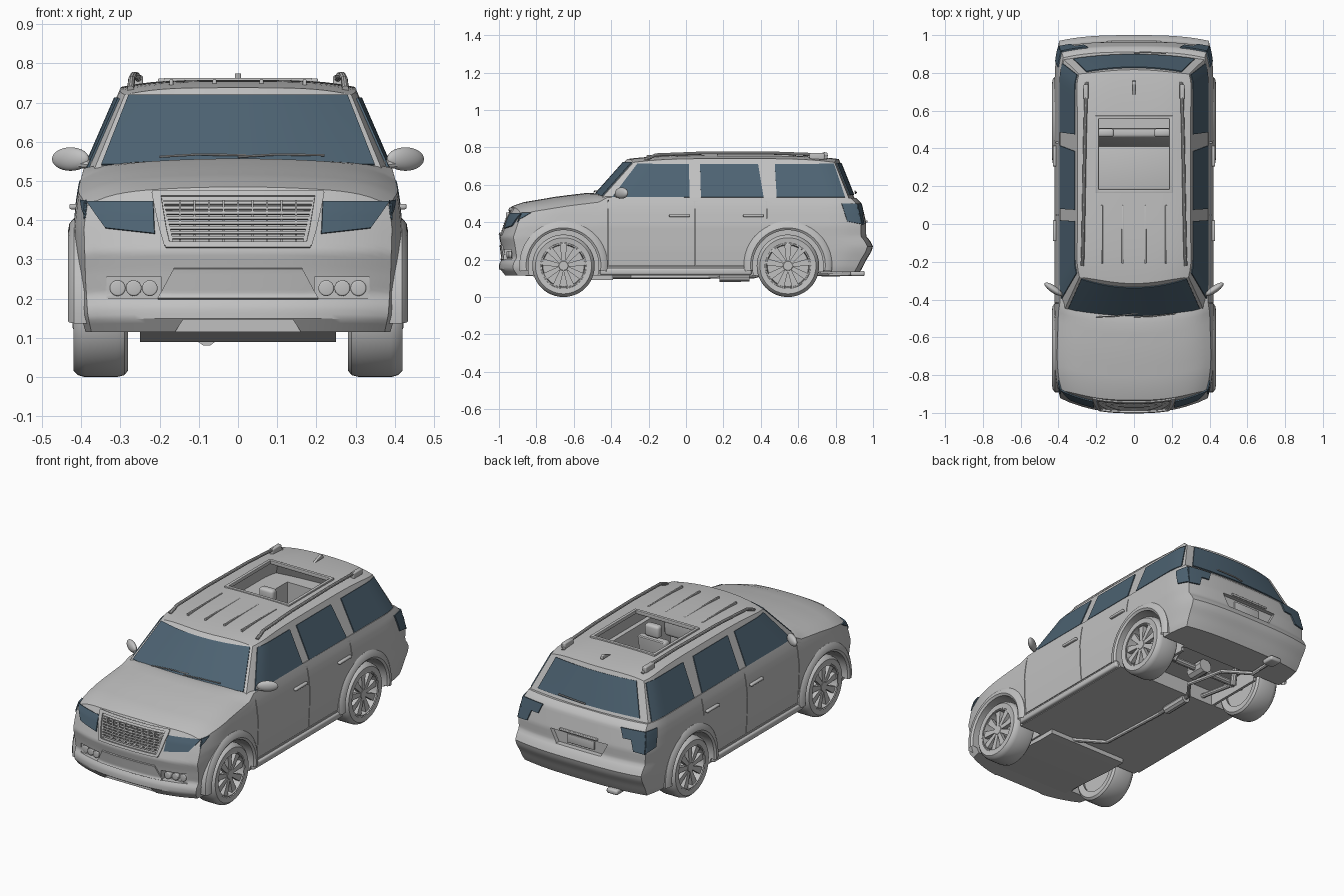
import bpy, bmesh, math
from mathutils import Vector

if "Cube" in bpy.data.objects:
    bpy.data.objects.remove(bpy.data.objects["Cube"])

def material(name, rgb):
    m = bpy.data.materials.new(name)
    m.use_nodes = True
    m.diffuse_color = (*rgb, 1)
    m.node_tree.nodes["Principled BSDF"].inputs["Base Color"].default_value = (*rgb, 1)
    return m

PAINT = material("body_grey", (0.53, 0.53, 0.53))
GLASS = material("blue_glass", (0.075, 0.125, 0.17))

# ---------- helpers ----------
def link(name, me, mat):
    me.materials.clear()
    me.materials.append(mat)
    o = bpy.data.objects.new(name, me)
    bpy.context.collection.objects.link(o)
    return o

def build(name, verts, faces, mat=PAINT):
    me = bpy.data.meshes.new(name)
    me.from_pydata([tuple(v) for v in verts], [], faces)
    bm = bmesh.new()
    bm.from_mesh(me)
    bmesh.ops.remove_doubles(bm, verts=bm.verts, dist=1e-5)
    bmesh.ops.recalc_face_normals(bm, faces=bm.faces)
    bm.to_mesh(me)
    bm.free()
    return link(name, me, mat)

def bake(o):
    dg = bpy.context.evaluated_depsgraph_get()
    me = bpy.data.meshes.new_from_object(o.evaluated_get(dg))
    o.modifiers.clear()
    o.data = me
    return o

def cut(o, cutter):
    m = o.modifiers.new("cut", 'BOOLEAN')
    m.operation, m.solver, m.object = 'DIFFERENCE', 'EXACT', cutter
    bake(o)
    bpy.data.objects.remove(cutter)

def prism(name, pts, axis, a, b, bevel=0):
    verts = []
    for h in (a, b):
        for p in pts:
            c = list(p)
            c.insert(axis, h)
            verts.append(c)
    n = len(pts)
    faces = [list(range(n)), list(range(n, 2 * n))]
    faces += [(i, (i + 1) % n, n + (i + 1) % n, n + i) for i in range(n)]
    o = build(name, verts, faces)
    if bevel:
        m = o.modifiers.new("round", 'BEVEL')
        m.width, m.segments = bevel, 3
        bake(o)
    return o

def box(name, x, y, z, bevel=0):
    return prism(name, [(x[0], z[0]), (x[1], z[0]), (x[1], z[1]), (x[0], z[1])], 1, y[0], y[1], bevel)

def lathe(name, profile, cy, cz, s=1, a0=0, a1=360, steps=48):
    # profile of (radius, x) turned about the x axis
    n, verts, faces = len(profile), [], []
    for k in range(steps + 1):
        a = math.radians(a0 + (a1 - a0) * k / steps)
        verts += [(s * x, cy + r * math.cos(a), cz + r * math.sin(a)) for r, x in profile]
    for k in range(steps):
        for i in range(n - 1):
            faces.append((k * n + i, k * n + i + 1, (k + 1) * n + i + 1, (k + 1) * n + i))
    return build(name, verts, faces)

def tube(name, pts, r):
    cu = bpy.data.curves.new(name, 'CURVE')
    cu.dimensions, cu.bevel_depth, cu.bevel_resolution, cu.use_fill_caps = '3D', r, 3, True
    sp = cu.splines.new('POLY')
    sp.points.add(len(pts) - 1)
    for q, p in zip(sp.points, pts):
        q.co = (*p, 1)
    tmp = bpy.data.objects.new("tmp", cu)
    bpy.context.collection.objects.link(tmp)
    me = bpy.data.meshes.new_from_object(tmp.evaluated_get(bpy.context.evaluated_depsgraph_get()))
    bpy.data.objects.remove(tmp)
    return link(name, me, PAINT)

def patch(name, corners, f, off, mat=GLASS, n=10):
    # thin plate laid on a surface f(a, b), spanning four corners
    c = [Vector(p) for p in corners]
    verts, faces = [], []
    for i in range(n + 1):
        for j in range(n + 1):
            q = c[0].lerp(c[1], i / n).lerp(c[3].lerp(c[2], i / n), j / n)
            verts.append(f(q.x, q.y) + Vector(off))
    for i in range(n):
        for j in range(n):
            k = i * (n + 1) + j
            faces.append((k, k + 1, k + n + 2, k + n + 1))
    o = build(name, verts, faces, mat)
    m = o.modifiers.new("thick", 'SOLIDIFY')
    m.thickness, m.offset = 0.008, 0
    return bake(o)

def table(t, rows):
    for (a, p), (b, q) in zip(rows, rows[1:]):
        if t <= b:
            return p + (q - p) * max(0, (t - a) / (b - a))
    return rows[-1][1]

# ---------- shell shapes: half width, front, rear, front and rear taper ----------
NOSE = [(.115, -.975), (.15, -1), (.18, -.998), (.21, -.98), (.27, -.988), (.32, -.998), (.42, -.965), (.5, -.925)]
TAIL = [(.115, .92), (.16, .945), (.2, .965), (.24, .99), (.27, 1), (.3, .985), (.325, .965), (.39, .965), (.5, .94), (.535, .905)]
SIDE = [(.115, .4), (.16, .41), (.25, .416), (.38, .42), (.45, .412), (.49, .405), (.53, .394), (.56, .38)]
HOOD = [(0, .485), (.03, .507), (.13, .538), (.24, .562), (.27, .535), (1, .53)]
rise = lambda z: (z - .53) / .225
lower = (lambda z: table(z, SIDE), lambda u, z: table(z, NOSE) + .075 * abs(u) ** 2.5,
         lambda u, z: table(z, TAIL) - .03 * abs(u) ** 3, .065, .05)
upper = (lambda z: .39 - .098 * rise(z), lambda u, z: -.5 + .2 * rise(z) + .05 * u * u,
         lambda u, z: .9 - .09 * rise(z) - .03 * u * u, .06, .05)

def point(sh, u, v, z):
    half, front, rear, n0, n1 = sh
    v = min(max(v, 0), 1)
    a, b = max(0, 1 - v / .1), max(0, (v - .92) / .08)
    f = front(u, z)
    return Vector((u * half(z) * (1 - n0 * a * a - n1 * b * b), f + (rear(u, z) - f) * v, z))

def on_side(sh, s):
    return lambda y, z: point(sh, s, (y - sh[1](1, z)) / (sh[2](1, z) - sh[1](1, z)), z)

def on_end(sh, v, s=1):
    return lambda u, z: point(sh, s * u, v, z)

def shell(name, sh, base, top, closed):
    bm = bmesh.new()
    bmesh.ops.create_cube(bm, size=2)
    bmesh.ops.subdivide_edges(bm, edges=bm.edges[:], cuts=31, use_grid_fill=True)
    if not closed:
        low = [f for f in bm.faces if f.calc_center_median().z < -.999]
        bmesh.ops.delete(bm, geom=low, context='FACES')
    for p in bm.verts:
        u, v, w = p.co.x, (p.co.y + 1) / 2, (p.co.z + 1) / 2
        p.co = point(sh, u, v, base + (top(u, v) - base) * w)
    me = bpy.data.meshes.new(name)
    bm.to_mesh(me)
    bm.free()
    return link(name, me, PAINT)

def hood_top(u, v):
    edge = min(1, max(0, (.27 - v) / .05))
    return table(v, HOOD) - edge * (.02 * u * u + .03 * u ** 8)

# ---------- lower body with wheel wells, cabin and openings ----------
body = shell("lower_body", lower, .115, hood_top, True)
AXLES = (-.655, .545)
for s in (-1, 1):
    for y in AXLES:
        cut(body, lathe("well", [(0, .26), (.19, .26), (.19, .5), (0, .5)], y, .17, s))
    span = sorted((s * .4, s * .5))
    for y, z in ((-.42, .17), (.045, .17), (.43, .42)):
        cut(body, box("door_gap", span, (y, y + .004), (z, .52)))
    cut(body, box("sill_gap", span, (-.42, .33), (.163, .167)))
    cut(body, box("lamp_recess", sorted((s * .195, s * .335)), (-1.1, -.93), (.2, .255)))
cut(body, box("cabin", (-.35, .35), (-.36, .33), (.2, .6)))
cut(body, box("cargo", (-.25, .25), (.3, .8), (.3, .6)))
cut(body, box("rear_floor", (-.245, .245), (.36, .72), (0, .2)))
cut(body, box("tail_floor", (-.5, .5), (.71, 1.1), (0, .135)))
cut(body, prism("grille_hole", [(-.165, .345), (.165, .345), (.19, .45), (-.19, .45)], 1, -1.1, -.93))
cut(body, prism("lip_notch", [(-.17, .1), (.17, .1), (.14, .147), (-.14, .147)], 1, -1.1, -.96))
cut(body, prism("plate_recess", [(-.14, .318), (.14, .318), (.18, .392), (-.18, .392)], 1, .94, 1.1))

# ---------- cabin shell with open roof ----------
cabin = shell("cabin_shell", upper, .52, lambda u, v: .758 - .018 * u ** 4 - .02 * (2 * v - 1) ** 4, False)
m = cabin.modifiers.new("wall", 'SOLIDIFY')
m.thickness, m.offset = .012, -1
bake(cabin)
cut(cabin, box("roof_hole", (-.19, .19), (.18, .56), (.7, .8)))
for s in (-1, 1):
    box("sunroof_side_frame", sorted((s * .186, s * .204)), (.166, .574), (.742, .762), .003)
for y in (.166, .556):
    box("sunroof_end_frame", (-.19, .19), (y, y + .018), (.742, .763), .003)

# ---------- glass ----------
patch("windshield", [(-.96, .54), (.96, .54), (.96, .717), (-.96, .717)], on_end(upper, 0), (0, -.002, .001), n=16)
patch("rear_window", [(-.88, .545), (.88, .545), (.86, .715), (-.86, .715)], on_end(upper, 1), (0, .002, .001), n=16)
WINDOWS = {"front": (-.395, .02, .015, -.26), "rear": (.08, .415, .385, .075), "cargo": (.485, .85, .79, .475)}
for s, side in ((1, "left"), (-1, "right")):
    for n, (a, b, c, d) in WINDOWS.items():
        patch(f"{side}_{n}_window", [(a, .532), (b, .532), (c, .71), (d, .71)], on_side(upper, s), (s * .001, 0, .001))
    # lamps wrapping round the corners
    patch("headlight", [(.54, .366), (.86, .38), (1, .447), (.56, .447)], on_end(lower, 0, s), (0, -.003, 0))
    patch("headlight_wrap", [(-.93, .4), (-.87, .425), (-.825, .452), (-.9, .449)], on_side(lower, s), (s * .002, -.002, 0))
    patch("tail_light_upper", [(.68, .447), (1, .447), (1, .5), (.64, .5)], on_end(lower, 1, s), (0, .003, 0))
    patch("tail_light_lower", [(.84, .39), (1, .385), (1, .447), (.8, .447)], on_end(lower, 1, s), (0, .003, 0))
    patch("tail_light_wrap", [(.86, .405), (.96, .385), (.96, .5), (.83, .5)], on_side(lower, s), (s * .002, .002, 0))

# ---------- front and rear trim ----------
EDGE = [((-.47, .33), (.47, .33)), ((-.57, .462), (.57, .462))]
for (a, z), (b, _) in EDGE:
    patch("grille_frame", [(a, z), (b, z), (b, z + .014), (a, z + .014)], on_end(lower, 0), (0, -.004, 0), PAINT)
for s in (-1, 1):
    patch("grille_frame_side", [(.44, .335), (.48, .335), (.575, .47), (.515, .47)], on_end(lower, 0, s), (0, -.004, 0), PAINT)
for k in range(8):
    z = .352 + k * .0125
    w = .43 + .06 * k / 7
    patch("grille_slat", [(-w, z), (w, z), (w, z + .007), (-w, z + .007)], on_end(lower, 0), (0, .004, 0), PAINT)
for k in range(-4, 5):
    box("grille_bar", (k * .037 - .002, k * .037 + .002), (-.962, -.925), (.343, .452))
patch("bumper_panel", [(-.53, .2), (.53, .2), (.42, .277), (-.42, .277)], on_end(lower, 0), (0, -.004, 0), PAINT)
box("licence_plate", (-.085, .085), (.93, .948), (.33, .38), .003)
box("tailgate_handle", (-.12, .12), (.945, .971), (.398, .41), .004)
tube("rear_wiper", [(0, .905, .555), (.05, .91, .56), (.17, .904, .565)], .004)
for s in (-1, 1):
    for k in range(3):
        x = .225 + .041 * k
        y = point(lower, x / .386, 0, .225).y
        ring = [(math.cos(a * math.pi / 12) * .02, math.sin(a * math.pi / 12) * .02) for a in range(24)]
        prism("fog_lamp", [(s * x + p, .227 + q) for p, q in ring], 1, y + .004, -.915, .004)
    tube("wiper", [(s * .1 - .1, -.492, .562), (s * .1, -.488, .568), (s * .1 + .12, -.474, .566)], .003)

# ---------- sides: flares, sills, handles, mirrors, rails ----------
FLARE = [(.188, .38), (.188, .426), (.2, .434), (.222, .43), (.236, .418), (.236, .38)]
for s in (-1, 1):
    for y in AXLES:
        lathe("arch_flare", FLARE, y, .17, s, -8, 188, 32)
    box("sill", sorted((s * .36, s * .422)), (-.46, .35), (.118, .154), .01)
    for y in (-.035, .36):
        box("door_handle", sorted((s * .41, s * .43)), (y - .055, y + .055), (.428, .442), .005)
    bm = bmesh.new()
    bmesh.ops.create_uvsphere(bm, u_segments=24, v_segments=14, radius=1)
    me = bpy.data.meshes.new("side_mirror")
    bm.to_mesh(me)
    bm.free()
    mir = link("side_mirror", me, PAINT)
    mir.location, mir.scale = (s * .427, -.345, .556), (.056, .019, .03)
    mir.rotation_euler.z = s * .6
    tube("mirror_arm", [(s * .36, -.38, .54), (s * .41, -.36, .545)], .012)
    tube("roof_rail", [(s * .274, -.22, .735), (s * .271, -.16, .76), (s * .266, .1, .77),
                       (s * .26, .45, .77), (s * .254, .68, .762), (s * .249, .75, .735)], .009)
    box("rail_foot", sorted((s * .242, s * .267)), (.66, .74), (.735, .77), .006)
    for x in (.06, .17):
        box("roof_rib", (s * x - .005, s * x + .005), (-.21, .1), (.735, .759), .003)
prism("antenna_fin", [(.68, .752), (.76, .752), (.755, .772), (.74, .775)], 0, -.008, .008, .003)

# ---------- wheels ----------
TYRE = [(.115, .285), (.15, .28), (.162, .29), (.167, .31), (.167, .39), (.162, .408), (.15, .42), (.122, .416)]
RIM = [(.115, .285), (.121, .3), (.121, .414), (.114, .416), (.11, .36), (0, .36)]
for s in (-1, 1):
    for y in AXLES:
        lathe("tyre", TYRE, y, .167, s)
        lathe("rim", RIM, y, .167, s)
        lathe("hub", [(0, .41), (.024, .41), (.032, .402), (.032, .35)], y, .167, s, steps=24)
        lathe("wheel_back", [(0, .3), (.118, .3)], y, .167, s)
        for k in range(9):
            a = k * math.tau / 9 + math.pi / 2
            ca, sa = math.cos(a), math.sin(a)
            pts = [(y + r * ca - t * sa, .167 + r * sa + t * ca)
                   for r, t in ((.02, -.009), (.114, -.019), (.114, .019), (.02, .009))]
            prism("spoke", pts, 0, s * .385, s * .408)

# ---------- seats ----------
def seat(name, x0, x1, y, heads):
    box(name + "_cushion", (x0, x1), (y - .2, y + .08), (.28, .35), .02)
    prism(name + "_back", [(y + .03, .3), (y + .09, .3), (y + .14, .57), (y + .09, .57)], 0, x0, x1, .015)
    for h in heads:
        box(name + "_headrest", (h - .045, h + .045), (y + .09, y + .135), (.575, .645), .015)

for x in (-.16, .16):
    seat("front_seat", x - .09, x + .09, -.05, [x])
seat("rear_bench", -.24, .24, .37, [-.15, .15])
box("dashboard", (-.34, .34), (-.42, -.28), (.4, .53), .02)

# ---------- underside ----------
prism("front_skid", [(-.92, .118), (-.5, .09), (-.39, .09), (-.39, .12)], 0, -.25, .25)
for y in AXLES:
    tube("axle", [(-.31, y, .165), (.31, y, .165)], .018)
for s in (-1, 1):
    tube("trailing_arm", [(s * .18, .35, .15), (s * .22, .545, .15)], .014)
    tube("rear_damper", [(s * .21, .58, .13), (s * .19, .62, .21)], .018)
tube("differential", [(0, .49, .165), (0, .6, .165)], .04)
tube("exhaust_pipe", [(.1, -.4, .108), (-.06, -.3, .108), (-.08, .1, .108), (-.08, .36, .11), (-.02, .44, .13),
                      (-.06, .66, .125), (-.2, .76, .12), (-.2, .95, .125)], .011)
tube("muffler", [(-.08, .18, .106), (-.08, .34, .108)], .027)
box("exhaust_tip", (-.235, -.165), (.88, .955), (.112, .14), .01)

# ---------- shading ----------
bpy.ops.object.select_all(action='DESELECT')
for o in bpy.context.collection.objects:
    if o.type == 'MESH':
        o.select_set(True)
        bpy.context.view_layer.objects.active = o
bpy.ops.object.shade_smooth_by_angle(angle=math.radians(32))
